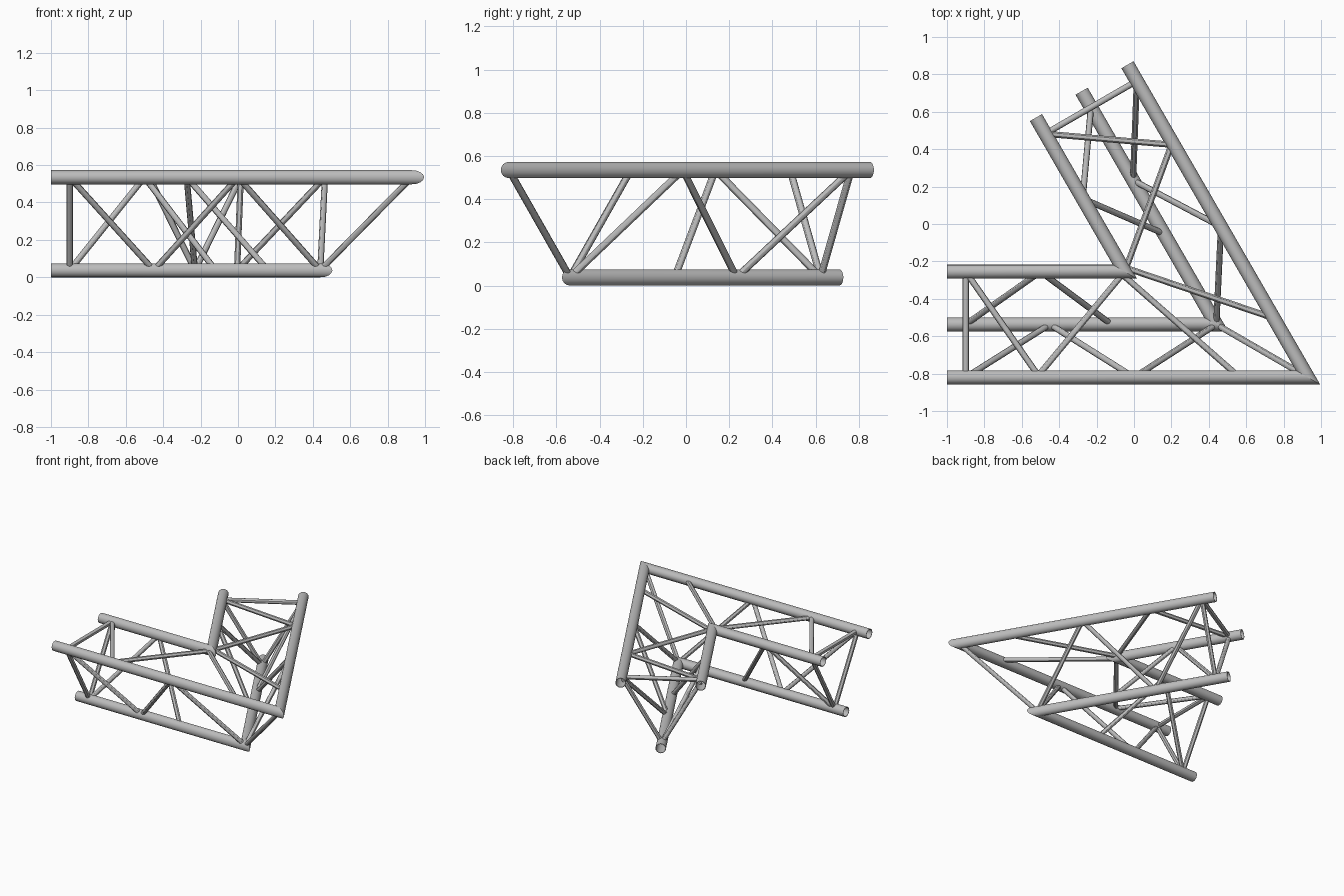
import bpy, bmesh, math
from mathutils import Vector

cube = bpy.data.objects.get("Cube")
if cube:
    bpy.data.objects.remove(cube)

steel = bpy.data.materials.new("steel_grey")
steel.use_nodes = True
GREY = (0.5, 0.5, 0.5, 1)
steel.diffuse_color = GREY
steel.node_tree.nodes["Principled BSDF"].inputs["Base Color"].default_value = GREY

R, WALL, BRACE_R = 0.0375, 0.004, 0.0165
LOW, HIGH = R, 0.535
APEX = Vector((0.93, -0.82, 0))
MITRE = Vector((0.5, math.sqrt(0.75), 0))      # normal of the corner plane

# y and z of the three chords of the straight arm
CHORDS = {"outer": (-0.82, HIGH), "inner": (-0.255, HIGH), "lower": (-0.537, LOW)}


def reflect(p):
    """Carry a point of the first arm over to the second."""
    return p - 2 * (p - APEX).dot(MITRE) * MITRE


def on_chord(chord, x):
    return Vector((x, *CHORDS[chord]))


def corner(chord):
    y, z = CHORDS[chord]
    return Vector((APEX.x - (y - APEX.y) * math.sqrt(3), y, z))


def ring(bm, centre, axis, radius, sides, mitred=False):
    side = axis.cross(Vector((0, 0, 1))).normalized()
    up = side.cross(axis)
    verts = []
    for i in range(sides):
        a = math.tau * i / sides
        p = centre + radius * (math.cos(a) * side + math.sin(a) * up)
        if mitred:
            p -= axis * ((p - APEX).dot(MITRE) / axis.dot(MITRE))
        verts.append(bm.verts.new(p))
    return verts


def bridge(bm, a, b):
    for i in range(len(a)):
        j = (i + 1) % len(a)
        bm.faces.new((a[i], a[j], b[j], b[i]))


def finish(bm, name):
    bmesh.ops.recalc_face_normals(bm, faces=bm.faces)
    mesh = bpy.data.meshes.new(name)
    bm.to_mesh(mesh)
    bm.free()
    mesh.materials.append(steel)
    obj = bpy.data.objects.new(name, mesh)
    bpy.context.collection.objects.link(obj)
    bpy.ops.object.select_all(action="DESELECT")
    obj.select_set(True)
    bpy.context.view_layer.objects.active = obj
    bpy.ops.object.shade_smooth_by_angle(angle=math.radians(30))


def chord_tube(name, start, end):
    """Hollow tube, square at the start and mitred at the end."""
    bm = bmesh.new()
    axis = (end - start).normalized()
    loops = [ring(bm, p, axis, r, 16, m) for p, r, m in
             ((start, R, False), (end, R, True),
              (end, R - WALL, True), (start, R - WALL, False))]
    for i in range(4):
        bridge(bm, loops[i], loops[(i + 1) % 4])
    finish(bm, name)


def brace(name, start, end):
    """Thin solid rod that stops just inside the chord walls."""
    bm = bmesh.new()
    axis = (end - start).normalized()
    trim = axis * 0.022
    a = ring(bm, start + trim, axis, BRACE_R, 12)
    b = ring(bm, end - trim, axis, BRACE_R, 12)
    bridge(bm, a, b)
    bm.faces.new(a)
    bm.faces.new(b)
    finish(bm, name)


# Braces of one arm: chord and x at both ends
BRACES = [
    ("end_top", "outer", -0.9, "inner", -0.9),
    ("end_outer", "outer", -0.9, "lower", -0.9),
    ("end_inner", "inner", -0.9, "lower", -0.9),
    ("top_a", "inner", -0.9, "outer", -0.505),
    ("top_b", "outer", -0.52, "inner", -0.05),
    ("top_c", "inner", -0.08, "outer", 0.565),
    ("outer_a", "outer", -0.9, "lower", -0.45),
    ("outer_b", "lower", -0.45, "outer", 0),
    ("outer_c", "outer", 0, "lower", 0.44),
    ("inner_a", "lower", -0.9, "inner", -0.5),
    ("inner_b", "inner", -0.5, "lower", -0.12),
]

# Both arms, the second mirrored across the corner plane
for arm, place in (("first", lambda p: p), ("second", reflect)):
    for chord in CHORDS:
        chord_tube(f"{arm}_{chord}_chord", place(on_chord(chord, -1)), place(corner(chord)))
    for label, c1, x1, c2, x2 in BRACES:
        brace(f"{arm}_{label}_brace", place(on_chord(c1, x1)), place(on_chord(c2, x2)))

# Shared brace in the corner plane
brace("corner_brace", corner("lower"), corner("outer"))
